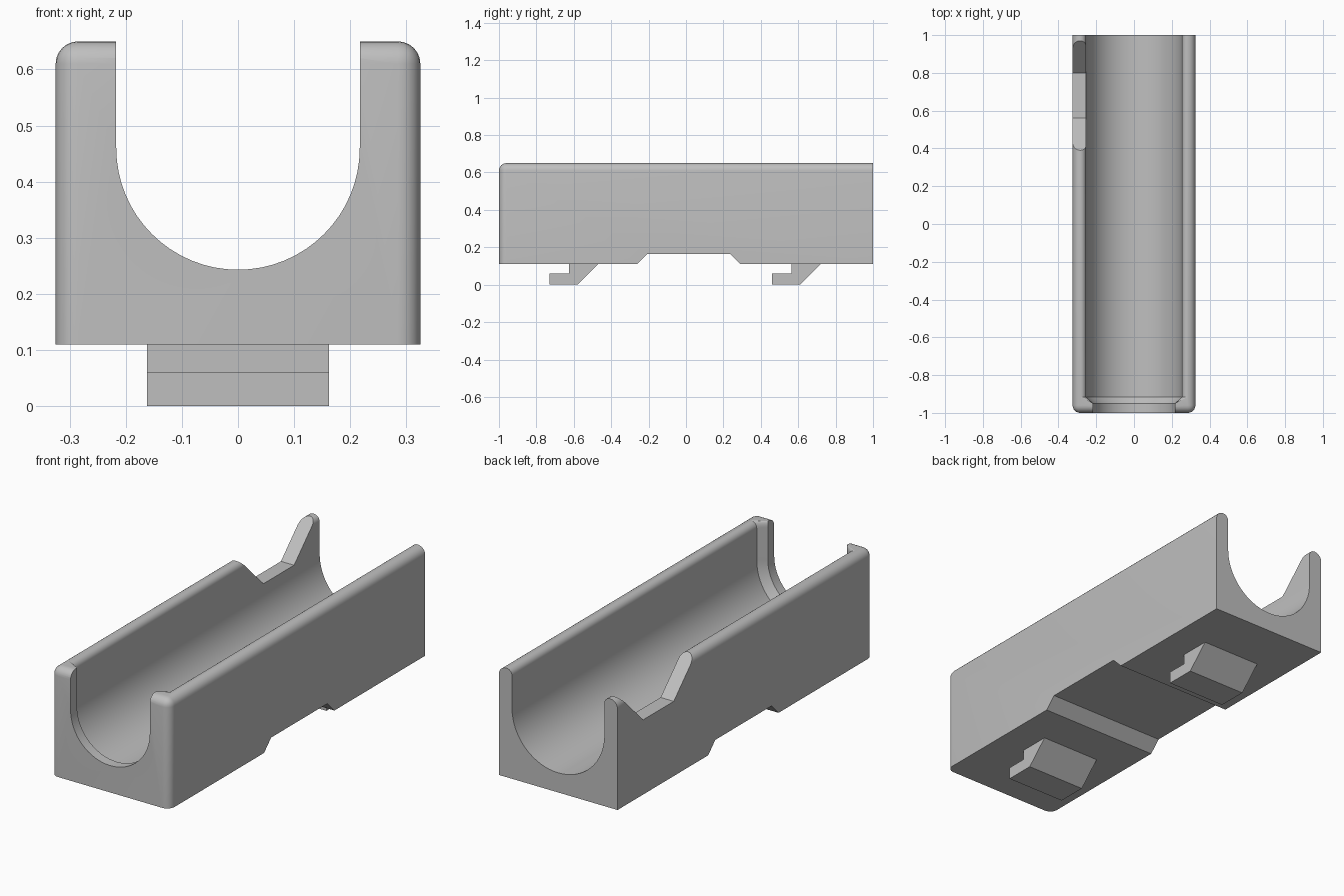
import bpy
import bmesh
from math import sin, cos, pi, radians

cube = bpy.data.objects.get("Cube")
if cube:
    bpy.data.objects.remove(cube, do_unlink=True)

grey = bpy.data.materials.new("plain grey")
grey.use_nodes = True
grey.diffuse_color = (0.52, 0.52, 0.52, 1)
grey.node_tree.nodes["Principled BSDF"].inputs["Base Color"].default_value = grey.diffuse_color

HALF_WIDTH, TOP, BASE = 0.325, 0.65, 0.11
BORE_Z = 0.46


def loft(name, rings, bevel_rule=None, bevel_width=0.0):
    """Skin a closed solid through matching rings of points."""
    bm = bmesh.new()
    loops = [[bm.verts.new(p) for p in ring] for ring in rings]
    for a, b in zip(loops, loops[1:]):
        for i in range(len(a)):
            j = (i + 1) % len(a)
            bm.faces.new((a[i], a[j], b[j], b[i]))
    bm.faces.new(loops[0][::-1])
    bm.faces.new(loops[-1])
    bmesh.ops.recalc_face_normals(bm, faces=bm.faces)
    if bevel_rule:
        edges = [e for e in bm.edges if bevel_rule(*(v.co for v in e.verts))]
        bmesh.ops.bevel(bm, geom=edges, offset=bevel_width, offset_type='OFFSET',
                        segments=6, profile=0.5, affect='EDGES', clamp_overlap=True)
    mesh = bpy.data.meshes.new(name)
    bm.to_mesh(mesh)
    bm.free()
    obj = bpy.data.objects.new(name, mesh)
    bpy.context.collection.objects.link(obj)
    mesh.materials.append(grey)
    return obj


def prism(name, side_profile, x0, x1, **kw):
    """Extrude a (y, z) outline across x."""
    return loft(name, [[(x, y, z) for y, z in side_profile] for x in (x0, x1)], **kw)


def channel_ring(y, radius, flare):
    """U-shaped section whose top edges roll outward by the flare radius."""
    half = [(radius * sin(k * pi / 32), BORE_Z - radius * cos(k * pi / 32)) for k in range(17)]
    for k in range(7):
        a = k * pi / 12
        half.append((radius + flare * (1 - cos(a)), TOP - 0.03 + 0.03 * sin(a)))
    half.append((radius + flare, TOP + 0.1))
    outline = half + [(-x, z) for x, z in half[:0:-1]]
    return [(x, y, z) for x, z in outline]


def rounded_edge(a, b):
    along_top = min(a.z, b.z) > TOP - 0.01 and min(a.y, b.y) < 0.9
    front_corner = max(a.y, b.y) < -0.99 and max(a.z, b.z) > BASE + 0.01
    return along_top or front_corner


# Body block with a shallow recess across the underside
body = prism("cradle_body",
             [(-1, BASE), (-0.26, BASE), (-0.205, 0.165), (0.235, 0.165),
              (0.29, BASE), (1, BASE), (1, TOP), (-1, TOP)],
             -HALF_WIDTH, HALF_WIDTH, bevel_rule=rounded_edge, bevel_width=0.04)

# Long channel, narrowed by a chamfered lip at the front
channel = loft("channel_cutter", [channel_ring(-1.1, 0.217, 0), channel_ring(-0.95, 0.217, 0),
                                  channel_ring(-0.915, 0.253, 0.03),
                                  channel_ring(1.1, 0.253, 0.03)])

# Sloped notch in one side wall
notch = prism("notch_cutter", [(0.56, 0.48), (0.80, 0.48), (1.02, 0.70), (0.34, 0.70)], -0.5, 0)

for cutter in (channel, notch):
    cutter.hide_render = True
    cut = body.modifiers.new(cutter.name, 'BOOLEAN')
    cut.operation = 'DIFFERENCE'
    cut.solver = 'EXACT'
    cut.object = cutter
    bpy.context.view_layer.objects.active = body
    bpy.ops.object.modifier_apply(modifier=cut.name)
    bpy.data.objects.remove(cutter, do_unlink=True)

bpy.ops.object.select_all(action='DESELECT')
body.select_set(True)
bpy.context.view_layer.objects.active = body
bpy.ops.object.shade_smooth_by_angle(angle=radians(25))

# Hooked feet under the body
hook = [(-0.73, 0), (-0.58, 0), (-0.47, BASE), (-0.625, BASE), (-0.625, 0.06), (-0.73, 0.06)]
for name, shift in (("front_hook", 0), ("back_hook", 1.19)):
    prism(name, [(y + shift, z) for y, z in hook], -0.162, 0.162)
